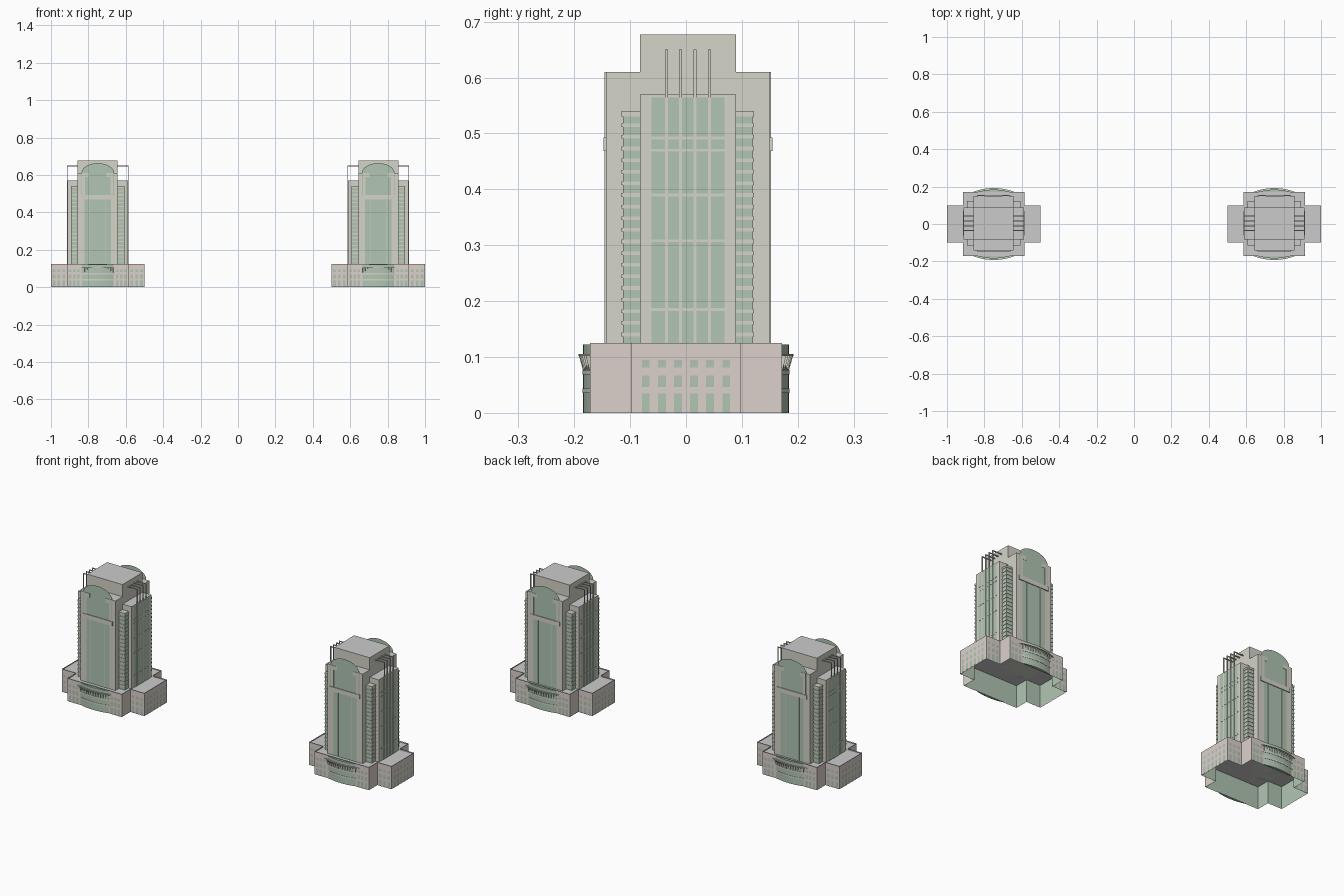
import bpy, bmesh, math

if "Cube" in bpy.data.objects:
    bpy.data.objects.remove(bpy.data.objects["Cube"])

def material(name, rgb):
    m = bpy.data.materials.new(name)
    m.diffuse_color = (*rgb, 1)
    m.use_nodes = True
    m.node_tree.nodes["Principled BSDF"].inputs["Base Color"].default_value = m.diffuse_color
    return m

STONE = material("stone", (0.66, 0.66, 0.58))
GLASS = material("green_glass", (0.44, 0.56, 0.45))
PINK = material("pink_stone", (0.72, 0.64, 0.60))
ROOF = material("roof_grey", (0.68, 0.68, 0.68))
YC = 0.0035          # the shafts sit slightly behind the base centre
BASE_TOP = 0.125

def box(bm, x0, x1, y0, y1, z0, z1):
    (x0, x1), (y0, y1) = sorted((x0, x1)), sorted((y0, y1))
    prism(bm, [(x0, y0), (x1, y0), (x1, y1), (x0, y1)], z0, z1)

def prism(bm, pts, z0, z1, bottom=True, top=True):
    lo = [bm.verts.new((x, y, z0)) for x, y in pts]
    hi = [bm.verts.new((x, y, z1)) for x, y in pts]
    n = len(pts)
    for i in range(n):
        j = (i + 1) % n
        bm.faces.new((lo[i], lo[j], hi[j], hi[i]))
    if bottom:
        bm.faces.new(lo[::-1])
    return bm.faces.new(hi) if top else None

def poly(bm, pts):
    bm.faces.new([bm.verts.new(p) for p in pts])

def finish(name, bm, mat, roofs=False):
    """One mesh, placed once for each of the two towers."""
    me = bpy.data.meshes.new(name)
    me.materials.append(mat)
    if roofs:
        me.materials.append(ROOF)
        bm.normal_update()
        for f in bm.faces:
            if f.normal.z > 0.9:
                f.material_index = 1
    bm.to_mesh(me)
    bm.free()
    for side, x in (("left", -0.75), ("right", 0.75)):
        ob = bpy.data.objects.new(f"{side}_{name}", me)
        ob.location.x = x
        bpy.context.collection.objects.link(ob)

def plus(ax, ay, bx, by):
    """Plus outline: wing half sizes ax, ay and main block half sizes bx, by."""
    q = [(ax, ay), (bx, ay), (bx, by)]
    return (q + [(-x, y) for x, y in q[::-1]] + [(-x, -y) for x, y in q]
            + [(x, -y) for x, y in q[::-1]])

# Base walls, open underneath, with a sunken roof behind a parapet
bm = bmesh.new()
top = prism(bm, plus(0.25, 0.098, 0.165, 0.172), 0, BASE_TOP, bottom=False)
bmesh.ops.inset_region(bm, faces=[top], thickness=0.005, depth=0)
bmesh.ops.translate(bm, verts=top.verts[:], vec=(0, 0, -0.006))
bmesh.ops.recalc_face_normals(bm, faces=bm.faces[:])
if top.normal.z < 0:
    bmesh.ops.reverse_faces(bm, faces=bm.faces[:])
finish("base_walls", bm, PINK, roofs=True)

# Green inner lining of the base
bm = bmesh.new()
prism(bm, plus(0.246, 0.094, 0.161, 0.168), 0, 0.118, bottom=False, top=False)
finish("base_lining", bm, GLASS)

# Base windows, three storeys on the wings and the main block
bm = bmesh.new()
rows = ((0, 0.035), (0.046, 0.067), (0.081, 0.095))
for z0, z1 in rows:
    for s in (-1, 1):
        for i in range(6):
            y = -0.072 + i * 0.0288
            x = s * 0.251
            poly(bm, [(x, y - s * 0.007, z0), (x, y + s * 0.007, z0),
                      (x, y + s * 0.007, z1), (x, y - s * 0.007, z1)])
        for wall, xs in ((0.099, (0.182, 0.208, 0.234)), (0.173, (0.104, 0.126, 0.148))):
            for x in [k * v for k in (-1, 1) for v in xs]:
                y = s * wall
                poly(bm, [(x + s * 0.007, y, z0), (x - s * 0.007, y, z0),
                          (x - s * 0.007, y, z1), (x + s * 0.007, y, z1)])
finish("base_windows", bm, GLASS)

# Bowed glass entrances, front and back
CY, R = 0.1205, 0.3045

def bow(r, s, chord=0.17, n=20):
    a = math.acos((chord + CY) / r)
    return [(s * r * math.sin(-a + 2 * a * i / n) * -1, s * (r * math.cos(-a + 2 * a * i / n) - CY))
            for i in range(n + 1)][::-1]

def bow_part(name, r, spans, mat):
    bm = bmesh.new()
    for s in (-1, 1):
        for z0, z1 in spans:
            prism(bm, bow(r, s), z0, z1)
    bmesh.ops.recalc_face_normals(bm, faces=bm.faces[:])
    finish(name, bm, mat)

bow_part("bow_glass", R, [(0, 0.122)], GLASS)
bow_part("bow_bands", R + 0.0015, [(0.036, 0.044), (0.069, 0.077)], STONE)
bow_part("bow_canopy", 0.3125, [(0.102, 0.105)], STONE)

# Slanted canopy brackets
bm = bmesh.new()
for s in (-1, 1):
    for i in range(13):
        a = -0.28 + 0.56 * i / 12
        t = 0.0015
        pts = []
        for side in (-1, 1):
            ring = []
            for r, z in ((R, 0.075), (R + 0.0075, 0.102), (R, 0.102)):
                ring.append(bm.verts.new((r * math.sin(a) + side * t, s * (r * math.cos(a) - CY), z)))
            pts.append(ring)
        bm.faces.new(pts[0])
        bm.faces.new(pts[1][::-1])
        for k in range(3):
            j = (k + 1) % 3
            bm.faces.new((pts[0][k], pts[1][k], pts[1][j], pts[0][j]))
bmesh.ops.recalc_face_normals(bm, faces=bm.faces[:])
finish("canopy_brackets", bm, STONE)

# Stone shaft: deep slab, wide slab and penthouse
bm = bmesh.new()
for hx, hy, z1 in ((0.107, 0.1465, 0.61), (0.162, 0.086, 0.57), (0.107, 0.086, 0.677)):
    box(bm, -hx, hx, YC - hy, YC + hy, 0.119 if z1 < 0.65 else 0.57, z1)
finish("shaft", bm, STONE, roofs=True)

# Corner bays of glass, with stone floor slabs and a roof cap
glass, slabs, caps = bmesh.new(), bmesh.new(), bmesh.new()
for sx in (-1, 1):
    for sy in (-1, 1):
        def bay(bm, e, z0, z1):
            box(bm, sx * 0.105, sx * (0.142 + e), YC + sy * 0.084, YC + sy * (0.1165 + e), z0, z1)
        bay(glass, 0, 0.119, 0.532)
        for i in range(19):
            bay(slabs, 0.002, 0.137 + i * 0.0208, 0.1435 + i * 0.0208)
        bay(caps, 0.002, 0.53, 0.54)
finish("corner_bay_glass", glass, GLASS)
finish("corner_bay_slabs", slabs, STONE)
finish("corner_bay_caps", caps, STONE, roofs=True)

# Tall glass panels: arched on front and back, square on the sides
bm = bmesh.new()
for s in (-1, 1):
    y = YC + s * 0.1475
    arch = [(0.087 * math.cos(math.pi * i / 24), 0.61 + 0.053 * math.sin(math.pi * i / 24))
            for i in range(25)]
    outline = [(-0.087, 0.48), (-0.07, 0.48), (-0.07, 0.119), (0.07, 0.119), (0.07, 0.48), (0.087, 0.48)]
    poly(bm, [(-s * x, y, z) for x, z in outline + arch])
    x = s * 0.163
    poly(bm, [(x, YC - s * 0.065, 0.119), (x, YC + s * 0.065, 0.119),
              (x, YC + s * 0.065, 0.564), (x, YC - s * 0.065, 0.564)])
finish("tall_glass", bm, GLASS)

# Stone bands, mullions and small pier caps over the tall glass
bm = bmesh.new()
fins = (-0.035, -0.010, 0.016, 0.042)
for s in (-1, 1):
    f = YC + s * 0.146
    box(bm, -0.09, 0.09, f, YC + s * 0.1515, 0.469, 0.493)
    for x in (-0.042, 0.042):
        box(bm, x - 0.0015, x + 0.0015, f, YC + s * 0.149, 0.119, 0.47)
    for k in (-1, 1):
        box(bm, k * 0.048, k * 0.083, f, YC + s * 0.149, 0.588, 0.61)
        box(bm, k * 0.068, k * 0.083, f, YC + s * 0.149, 0.493, 0.588)
    for z in (0.185, 0.308, 0.39, 0.47, 0.492):
        box(bm, s * 0.16, s * 0.164, YC - 0.065, YC + 0.065, z - 0.0025, z + 0.0025)
    for y in fins:
        box(bm, s * 0.16, s * 0.165, y - 0.0025, y + 0.0025, 0.119, 0.57)
finish("bands_and_mullions", bm, STONE)

# Open roof frames beside the penthouse
bm = bmesh.new()
for s in (-1, 1):
    for y in fins:
        box(bm, s * 0.161, s * 0.165, y - 0.0025, y + 0.0025, 0.57, 0.65)
        box(bm, s * 0.107, s * 0.161, y - 0.0025, y + 0.0025, 0.646, 0.65)
finish("roof_frames", bm, STONE)
